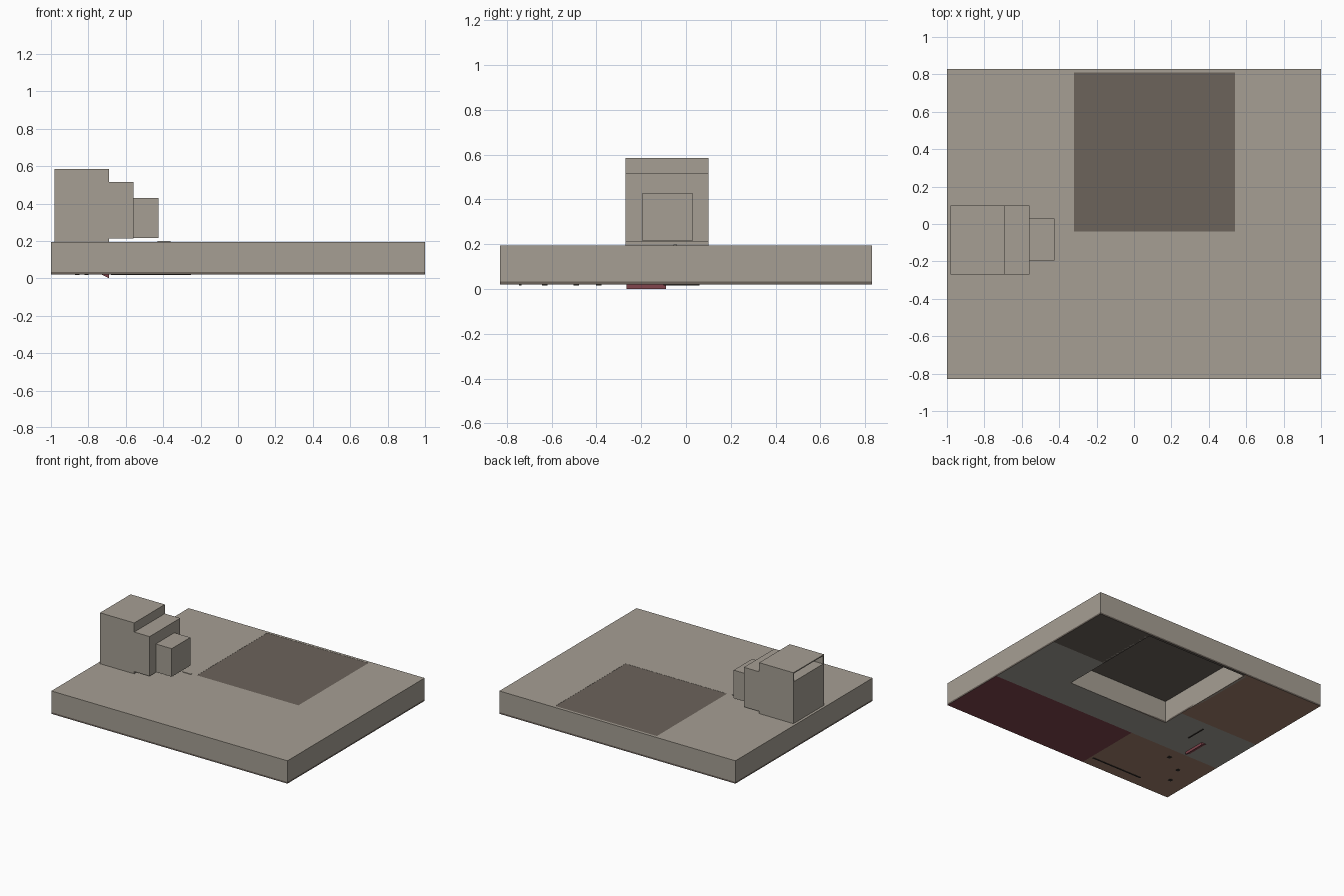
import bpy, bmesh

cube = bpy.data.objects.get("Cube")
if cube:
    bpy.data.objects.remove(cube, do_unlink=True)


def material(name, rgb):
    m = bpy.data.materials.new(name)
    m.use_nodes = True
    m.diffuse_color = (*rgb, 1)
    m.node_tree.nodes["Principled BSDF"].inputs["Base Color"].default_value = (*rgb, 1)
    return m


BEIGE = material("beige plaster", (0.38, 0.345, 0.295))
DARK = material("dark taupe", (0.15, 0.125, 0.105))
GREY = material("grey floor", (0.37, 0.35, 0.31))
BROWN = material("brown floor", (0.36, 0.22, 0.155))
RED = material("deep red", (0.22, 0.06, 0.075))
BLACK = material("near black", (0.03, 0.025, 0.022))


def finish(name, bm, *mats):
    bmesh.ops.recalc_face_normals(bm, faces=bm.faces)
    mesh = bpy.data.meshes.new(name)
    bm.to_mesh(mesh)
    bm.free()
    for m in mats:
        mesh.materials.append(m)
    ob = bpy.data.objects.new(name, mesh)
    bpy.context.collection.objects.link(ob)
    return ob


def tiled_plate(name, xs, ys, z0, z1, is_open, *mats):
    """Slab made of grid cells, leaving out the open ones."""
    bm = bmesh.new()
    grid = [[bm.verts.new((x, y, z0)) for y in ys] for x in xs]
    for i in range(len(xs) - 1):
        for j in range(len(ys) - 1):
            if not is_open((xs[i] + xs[i + 1]) / 2, (ys[j] + ys[j + 1]) / 2):
                bm.faces.new((grid[i][j], grid[i + 1][j], grid[i + 1][j + 1], grid[i][j + 1]))
    bottom = list(bm.faces)
    loose = [v for v in bm.verts if not v.link_faces]
    bmesh.ops.delete(bm, geom=loose, context='VERTS')
    top = bmesh.ops.extrude_face_region(bm, geom=bottom, use_keep_orig=True)
    for v in top["geom"]:
        if isinstance(v, bmesh.types.BMVert):
            v.co.z = z1
    return finish(name, bm, *mats)


def box(name, x, y, z, mat):
    bm = bmesh.new()
    bmesh.ops.create_cube(bm, size=1)
    for v in bm.verts:
        v.co = [r[0] if c < 0 else r[1] for c, r in zip(v.co, (x, y, z))]
    return finish(name, bm, mat)


# Overall plan: outer footprint, courtyard, wall thickness and levels
W, D, T = 1.0, 0.83, 0.02
CX0, CX1, CY0, CY1 = -0.32, 0.54, -0.04, 0.81
BASE, FLOOR, ROOF = 0.02, 0.033, 0.195


def courtyard(x, y):
    return CX0 < x < CX1 and CY0 < y < CY1


# Roof with the courtyard opening, and the dark pane closing it
tiled_plate("roof", [-W, CX0, CX1, W], [-D, CY0, CY1, D], ROOF - 0.01, ROOF, courtyard, BEIGE)
box("courtyard_pane", (CX0, CX1), (CY0, CY1), (ROOF - 0.006, ROOF - 0.001), DARK)

# Base with the floor colours on its underside, one per room
base = tiled_plate("base_floor", [-W, CX0, -0.23, CX1, W],
                   [-D, -0.3, CY0, 0.13, 0.32, CY1, D], BASE, FLOOR, courtyard,
                   DARK, GREY, BROWN, RED)
for p in base.data.polygons:
    if abs(p.normal.z) > 0.5:
        x, y = p.center.x, p.center.y
        if y < -0.3:
            p.material_index = 2 if x < -0.23 else 3
        elif x < CX0:
            p.material_index = 2 if y > 0.13 else 1
        else:
            p.material_index = 0 if y > 0.32 else 1

# Outer walls
tiled_plate("outer_walls", [-W, -W + T, W - T, W], [-D, -D + T, D - T, D], FLOOR, ROOF - 0.01,
            lambda x, y: abs(x) < W - T and abs(y) < D - T, BEIGE)

# Courtyard walls on its three inner sides
zw = (BASE, ROOF - 0.01)
box("courtyard_wall_front", (CX0 - T, CX1 + T), (CY0 - T, CY0), zw, BEIGE)
box("courtyard_wall_right", (CX0 - T, CX0), (CY0, CY1), zw, BEIGE)
box("courtyard_wall_left", (CX1, CX1 + T), (CY0, CY1), zw, BEIGE)

# Room partitions
zp = (FLOOR, ROOF - 0.01)
box("partition_front", (-W + T, W - T), (-0.31, -0.29), zp, BEIGE)
box("partition_front_rooms", (-0.24, -0.22), (-D + T, -0.31), zp, BEIGE)
box("partition_back_right", (-W + T, CX0 - T), (0.12, 0.14), zp, BEIGE)
box("partition_back_left", (CX1 + T, W - T), (0.31, 0.33), zp, BEIGE)

# Stepped tower on the roof, with an upper storey open to the side
ty = (-0.27, 0.10)
box("tower_body", (-0.98, -0.69), ty, (ROOF, 0.515), BEIGE)
box("tower_roof", (-0.98, -0.69), ty, (0.577, 0.585), BEIGE)
box("tower_upper_front", (-0.70, -0.69), ty, (0.515, 0.577), BEIGE)
for side, y in (("right", ty[0]), ("left", ty[1] - 0.01)):
    box("tower_upper_" + side, (-0.98, -0.70), (y, y + 0.01), (0.515, 0.577), BEIGE)
box("tower_middle_step", (-0.69, -0.56), ty, (0.212, 0.515), BEIGE)
box("tower_low_step", (-0.56, -0.425), (-0.195, 0.03), (0.215, 0.43), BEIGE)
box("tower_sill", (-0.43, -0.36), (-0.055, -0.04), (ROOF, ROOF + 0.004), BEIGE)

# Red wedge below the base
bm = bmesh.new()
profile = [bm.verts.new((x, -0.265, z)) for x, z in ((-0.73, BASE), (-0.69, BASE), (-0.69, 0))]
face = bm.faces.new(profile)
ext = bmesh.ops.extrude_face_region(bm, geom=[face], use_keep_orig=True)
for v in ext["geom"]:
    if isinstance(v, bmesh.types.BMVert):
        v.co.y = -0.09
finish("entry_wedge", bm, RED)

# Thin dark strips and studs on the underside
zs = (BASE - 0.003, BASE)
box("long_floor_strip", (-0.68, -0.25), (-0.745, -0.735), zs, BLACK)
box("short_floor_strip", (-0.585, -0.575), (-0.10, 0.06), zs, BLACK)
for i, (x, y) in enumerate(((-0.65, -0.39), (-0.81, -0.49), (-0.86, -0.63))):
    box("floor_stud_%d" % i, (x - 0.012, x + 0.012), (y - 0.012, y + 0.012), zs, BLACK)
